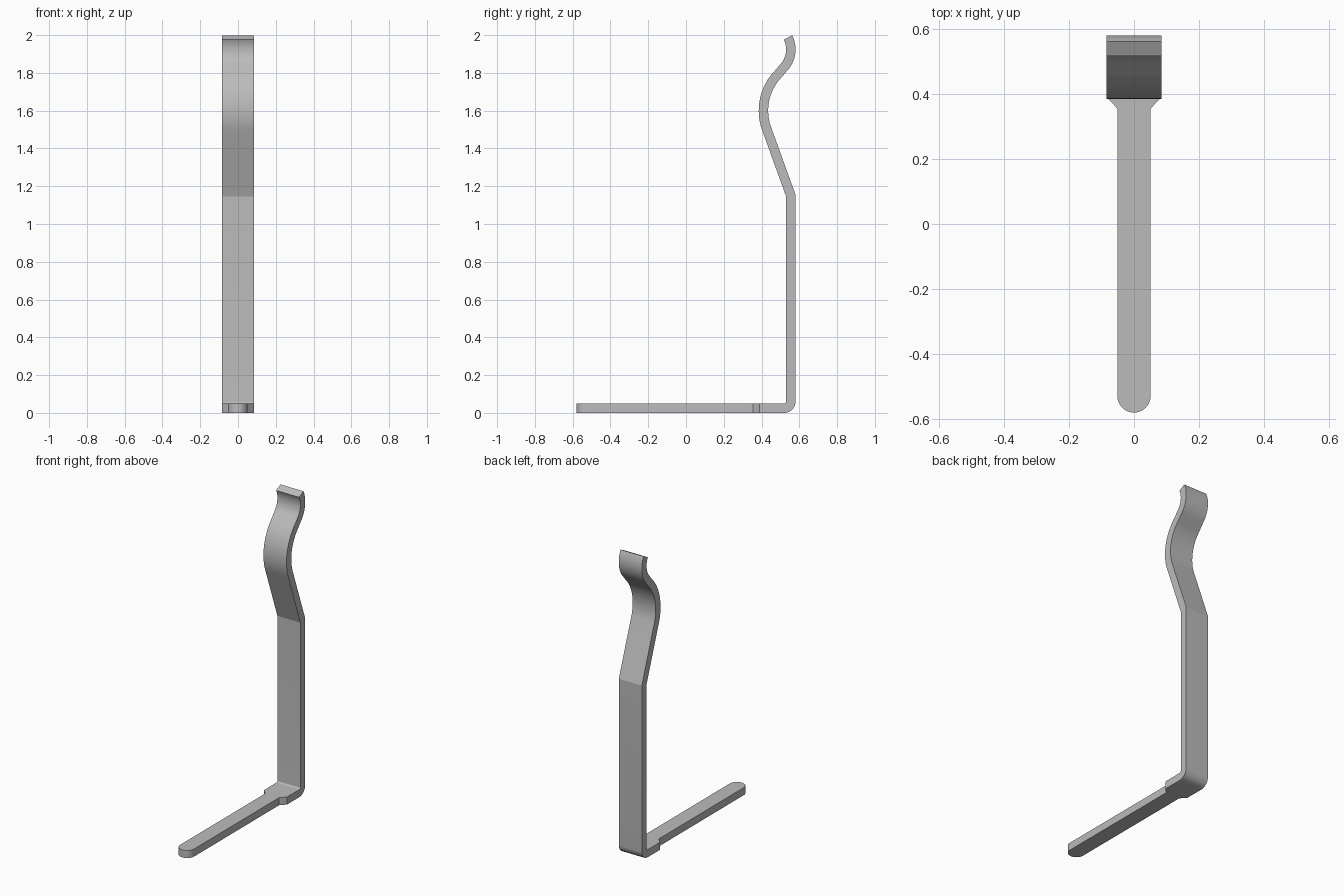
import bpy
import bmesh
from math import sin, cos, radians, pi

if "Cube" in bpy.data.objects:
    bpy.data.objects.remove(bpy.data.objects["Cube"], do_unlink=True)

HALF = 0.025       # half the strip thickness
WIDE = 0.084       # half width of the upright strip
NARROW = 0.051     # half width of the foot
JOIN = 0.39        # where the foot meets the strip

metal = bpy.data.materials.new("grey metal")
metal.use_nodes = True
grey = (0.5, 0.5, 0.5, 1)
metal.diffuse_color = grey
metal.node_tree.nodes["Principled BSDF"].inputs["Base Color"].default_value = grey


def arc(cy, cz, radius, start, end, steps):
    """Centre-line stations on an arc: y, z, and direction of the normal."""
    out = []
    for i in range(steps + 1):
        a = radians(start + (end - start) * i / steps)
        out.append((cy + radius * cos(a), cz + radius * sin(a), a, HALF))
    return out


def flip(stations):
    return [(y, z, a - pi, h) for y, z, a, h in stations]


# Strip centre line: base, bottom bend, kink, forward curve, hooked tip
path = [(JOIN, HALF, -pi / 2, HALF)]
path += arc(0.52, 0.06, 0.035, -90, 0, 10)
path.append((0.555, 1.15, radians(10.5), HALF / cos(radians(10.5))))
path += flip(arc(0.69, 1.6, 0.28, 201, 135, 20))
path += arc(0.415, 1.924, 0.14, -45, 27, 18)

bm = bmesh.new()
rings = []
for y, z, a, h in path:
    dy, dz = h * cos(a), h * sin(a)
    rings.append([bm.verts.new(p) for p in (
        (-WIDE, y + dy, z + dz), (WIDE, y + dy, z + dz),
        (WIDE, y - dy, z - dz), (-WIDE, y - dy, z - dz))])
for a, b in zip(rings, rings[1:]):
    for i in range(4):
        j = (i + 1) % 4
        bm.faces.new((a[i], a[j], b[j], b[i]))
bm.faces.new(rings[-1])

# Foot: tapered shoulders, straight bar and rounded end, open at the join
outline = [(WIDE, JOIN), (NARROW, 0.355)]
for i in range(17):
    a = -pi * i / 16
    outline.append((NARROW * cos(a), -0.529 + NARROW * sin(a)))
outline += [(-NARROW, 0.355), (-WIDE, JOIN)]
low = [bm.verts.new((x, y, 0)) for x, y in outline]
high = [bm.verts.new((x, y, 2 * HALF)) for x, y in outline]
bm.faces.new(low)
bm.faces.new(high)
for i in range(len(outline) - 1):
    bm.faces.new((low[i], low[i + 1], high[i + 1], high[i]))

bmesh.ops.remove_doubles(bm, verts=bm.verts, dist=0.0005)
bmesh.ops.recalc_face_normals(bm, faces=bm.faces)
mesh = bpy.data.meshes.new("bent_strip_stand")
bm.to_mesh(mesh)
bm.free()
mesh.materials.append(metal)
stand = bpy.data.objects.new("bent_strip_stand", mesh)
bpy.context.collection.objects.link(stand)

# Smooth the bends and keep the strip edges sharp
bpy.ops.object.select_all(action='DESELECT')
stand.select_set(True)
bpy.context.view_layer.objects.active = stand
bpy.ops.object.shade_smooth_by_angle(angle=radians(18))
